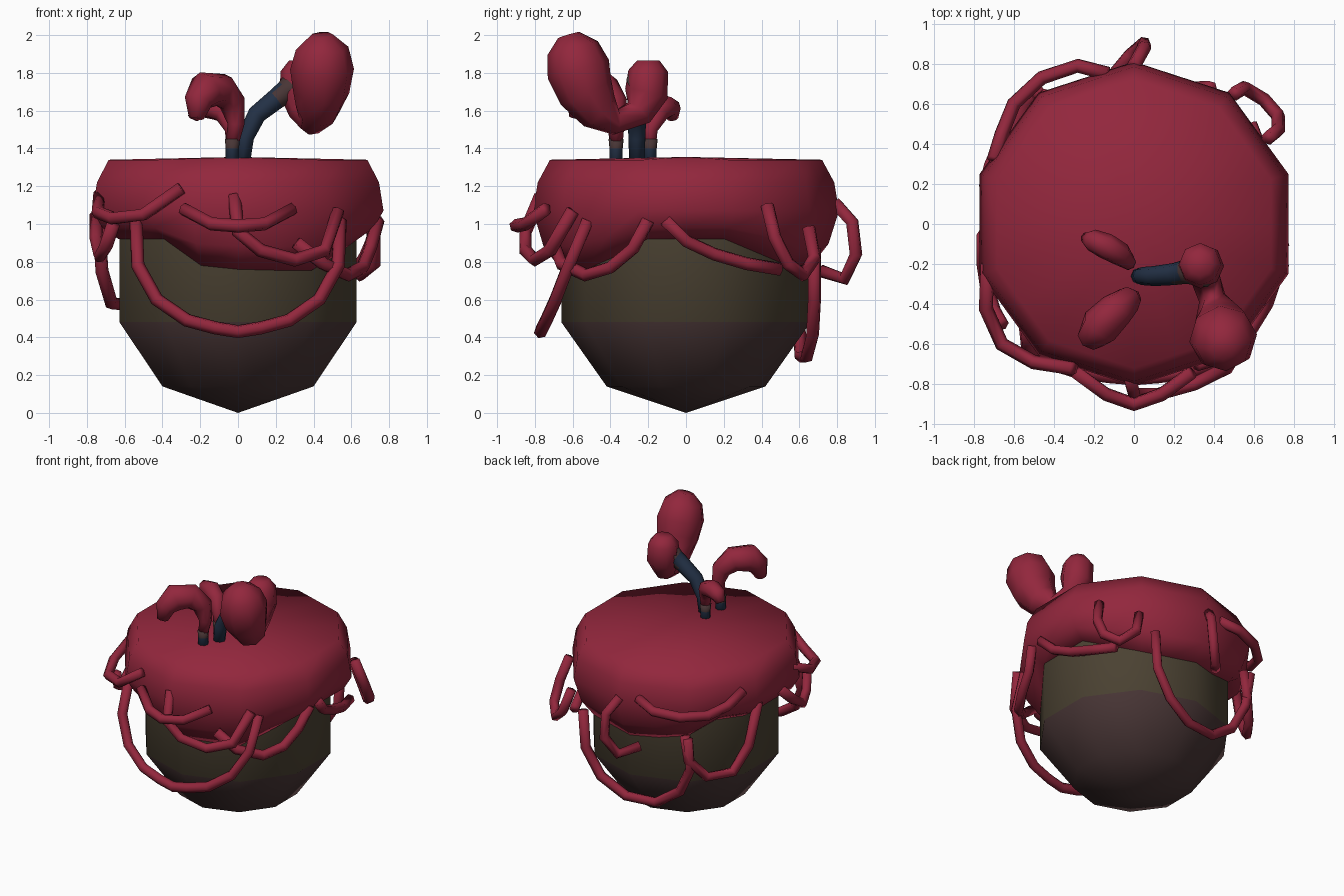
import bpy, bmesh, math
from mathutils import Vector

cube = bpy.data.objects.get("Cube")
if cube:
    bpy.data.objects.remove(cube, do_unlink=True)


def material(name, rgb):
    mat = bpy.data.materials.new(name)
    mat.use_nodes = True
    mat.diffuse_color = (*rgb, 1)
    mat.node_tree.nodes["Principled BSDF"].inputs["Base Color"].default_value = (*rgb, 1)
    return mat


RED = material("crimson", (0.29, 0.02, 0.046))
OLIVE = material("olive brown", (0.07, 0.054, 0.032))
BROWN = material("dark red brown", (0.065, 0.036, 0.036))
NAVY = material("navy", (0.017, 0.031, 0.062))


def finish(name, bm, materials, rule=None, sharp_angle=180):
    """Turn a bmesh into a smooth shaded object, colouring faces by a rule."""
    bmesh.ops.recalc_face_normals(bm, faces=bm.faces)
    for face in bm.faces:
        face.smooth = True
        if rule:
            face.material_index = rule(face.calc_center_median())
    mesh = bpy.data.meshes.new(name)
    bm.to_mesh(mesh)
    bm.free()
    for mat in materials:
        mesh.materials.append(mat)
    obj = bpy.data.objects.new(name, mesh)
    bpy.context.collection.objects.link(obj)
    bpy.ops.object.select_all(action="DESELECT")
    bpy.context.view_layer.objects.active = obj
    obj.select_set(True)
    if sharp_angle < 180:
        bpy.ops.object.shade_smooth_by_angle(angle=math.radians(sharp_angle))
    return obj


def bridge(bm, rings):
    """Join equal rings of vertices into a closed skin."""
    count = len(rings[0])
    for a, b in zip(rings, rings[1:]):
        for i in range(count):
            j = (i + 1) % count
            bm.faces.new((a[i], a[j], b[j], b[i]))


def tube(name, points, radii, materials, sides=6, rule=None):
    """Sweep a round section of changing radius along a path."""
    path = [Vector(p) for p in points]
    if not isinstance(radii, (list, tuple)):
        radii = [radii] * len(path)
    bm = bmesh.new()
    rings, side = [], None
    for i, (p, r) in enumerate(zip(path, radii)):
        ahead = path[min(i + 1, len(path) - 1)] - p
        behind = p - path[max(i - 1, 0)]
        tangent = (ahead.normalized() + behind.normalized()).normalized()
        if side is None:
            side = tangent.orthogonal()
        side = (side - tangent * side.dot(tangent)).normalized()
        up = tangent.cross(side)
        angles = [math.tau * k / sides for k in range(sides)]
        rings.append([bm.verts.new(p + r * (side * math.cos(t) + up * math.sin(t)))
                      for t in angles])
    bridge(bm, rings)
    bm.faces.new(rings[0])
    bm.faces.new(rings[-1])
    return finish(name, bm, materials, rule)


def tendril(name, *points):
    return tube(name, points, 0.036, [RED])


def decagon_ring(bm, radius, heights):
    """Ten corners plus edge midpoints, starting at the back corner."""
    ring = []
    for k in range(20):
        t = math.pi / 2 - k * math.pi / 10
        r = radius * (math.cos(math.pi / 10) if k % 2 else 1)
        ring.append(bm.verts.new((r * math.cos(t), r * math.sin(t), heights[k])))
    return ring


def fan(bm, ring, z):
    tip = bm.verts.new((0, 0, z))
    for i in range(len(ring)):
        bm.faces.new((ring[i - 1], ring[i], tip))


# Pot: pointed ten-sided shell, two colours split by height
bm = bmesh.new()
rings = [decagon_ring(bm, r, [z] * 20) for r, z in ((0.42, 0.14), (0.66, 0.48), (0.66, 0.95))]
bridge(bm, rings)
fan(bm, rings[0], 0)
fan(bm, rings[-1], 0.95)
finish("pot", bm, [OLIVE, BROWN], lambda c: int(c.z < 0.48), 60)

# Cap: domed cover whose lower edge sags at the front and the back
sag = {0: 0.78, 1: 0.78, 2: 0.78, 3: 0.85, 9: 0.83, 8: 0.76, 10: 0.76,
       11: 0.78, 18: 0.83, 19: 0.79}
edge = [sag.get(k, 0.92) for k in range(20)]
edge[9], edge[8], edge[7] = 0.755, 0.755, 0.83
bm = bmesh.new()
rings = [decagon_ring(bm, r, [z] * 20) for r, z in ((0.72, 1.34), (0.785, 1.22), (0.81, 1.07))]
rings.append(decagon_ring(bm, 0.755, [0.4 * 1.07 + 0.6 * z for z in edge]))
rings.append(decagon_ring(bm, 0.665, edge))
rings.append(decagon_ring(bm, 0.6, [z + 0.03 for z in edge]))
bridge(bm, rings)
fan(bm, rings[0], 1.355)
fan(bm, rings[-1], 0.9)
finish("cap", bm, [RED])

# Front tendrils
half = [(0.12, -0.76, 0.45), (0.27, -0.74, 0.49), (0.43, -0.69, 0.6),
        (0.53, -0.62, 0.78), (0.54, -0.52, 1.02)]
tendril("front_long_tendril", *[(-x, y, z) for x, y, z in reversed(half)],
        (0, -0.77, 0.43), *half)
half = [(0.14, -0.85, 1.0), (0.29, -0.74, 1.08)]
tendril("front_short_tendril", *[(-x, y, z) for x, y, z in reversed(half)],
        (0, -0.9, 0.99), *half)
tendril("front_hook_tendril", (-0.02, -0.77, 1.15), (0, -0.85, 0.96), (0.12, -0.85, 0.86),
        (0.3, -0.8, 0.81), (0.46, -0.72, 0.86), (0.53, -0.6, 1.07))

# Left side tendrils
tendril("left_front_tendril", (0.31, -0.7, 0.9), (0.45, -0.66, 0.79), (0.58, -0.53, 0.73),
        (0.66, -0.4, 0.77), (0.7, -0.28, 0.87), (0.74, -0.2, 1.02))
tendril("left_middle_tendril", (0.74, -0.11, 1.02), (0.71, 0, 0.91), (0.68, 0.15, 0.84),
        (0.65, 0.32, 0.79), (0.58, 0.5, 0.76))
tendril("left_back_tendril", (0.67, 0.43, 1.1), (0.72, 0.47, 0.93), (0.72, 0.54, 0.79),
        (0.65, 0.62, 0.73), (0.55, 0.68, 0.82), (0.5, 0.65, 0.98))

# Back tendrils
tendril("back_hook_tendril", (0, 0.79, 1.11), (0.05, 0.88, 1.01), (0.05, 0.9, 0.84),
        (-0.02, 0.84, 0.71), (-0.12, 0.72, 0.75))
tendril("back_long_tendril", (0.38, 0.68, 0.87), (0.36, 0.68, 0.6), (0.24, 0.67, 0.41),
        (0.05, 0.64, 0.3), (-0.18, 0.61, 0.3), (-0.37, 0.6, 0.43),
        (-0.47, 0.62, 0.63), (-0.48, 0.66, 0.87))
tendril("back_short_tendril", (-0.13, 0.75, 1.12), (-0.28, 0.79, 1.08), (-0.46, 0.73, 1.06),
        (-0.6, 0.6, 1.06), (-0.66, 0.45, 1.09), (-0.7, 0.32, 1.17))

# Right side tendrils
tendril("right_back_tendril", (-0.44, 0.64, 0.88), (-0.47, 0.64, 0.7), (-0.56, 0.55, 0.57),
        (-0.67, 0.4, 0.58), (-0.72, 0.28, 0.75), (-0.74, 0.2, 1.05))
tendril("right_front_tendril", (-0.73, -0.2, 1.16), (-0.74, -0.42, 1.06), (-0.66, -0.6, 1.03),
        (-0.5, -0.69, 1.05), (-0.3, -0.72, 1.19))
tendril("right_middle_tendril", (-0.75, -0.05, 1.05), (-0.75, -0.2, 0.92),
        (-0.73, -0.34, 0.83), (-0.7, -0.43, 0.88), (-0.66, -0.5, 1.0))

# Stems: navy stalks with brown ends
tube("main_stem",
     [(0.02, -0.26, 1.3), (0.04, -0.26, 1.46), (0.1, -0.26, 1.58), (0.2, -0.25, 1.66),
      (0.25, -0.24, 1.7), (0.34, -0.21, 1.75)],
     [0.04, 0.045, 0.05, 0.055, 0.06, 0.11], [NAVY, BROWN], 8, lambda c: int(c.x > 0.21))
for name, y in (("front_stem", -0.37), ("back_stem", -0.19)):
    tube(name, [(-0.03, y, 1.3), (-0.03, y, 1.4), (-0.03, y, 1.45)], [0.035, 0.035, 0.04],
         [NAVY, BROWN], 8, lambda c: int(c.z > 1.4))

# Petals: swollen curling lobes
tube("large_petal",
     [(0.33, -0.2, 1.865), (0.33, -0.2, 1.81), (0.335, -0.21, 1.69), (0.35, -0.25, 1.59),
      (0.39, -0.37, 1.54), (0.42, -0.46, 1.6), (0.44, -0.53, 1.7), (0.445, -0.57, 1.82),
      (0.445, -0.6, 1.93), (0.44, -0.62, 2.0)],
     [0.06, 0.105, 0.115, 0.08, 0.07, 0.115, 0.15, 0.17, 0.14, 0.06], [RED], 8)
tube("front_petal",
     [(-0.03, -0.37, 1.43), (-0.01, -0.37, 1.53), (-0.03, -0.38, 1.64), (-0.09, -0.43, 1.71),
      (-0.17, -0.51, 1.71), (-0.21, -0.56, 1.65), (-0.22, -0.58, 1.56)],
     [0.035, 0.045, 0.07, 0.09, 0.1, 0.075, 0.04], [RED], 8)
tube("back_petal",
     [(-0.03, -0.19, 1.4), (-0.03, -0.19, 1.5), (-0.07, -0.15, 1.59), (-0.14, -0.11, 1.62),
      (-0.21, -0.08, 1.61), (-0.24, -0.07, 1.56)],
     [0.03, 0.04, 0.06, 0.065, 0.055, 0.03], [RED], 8)
